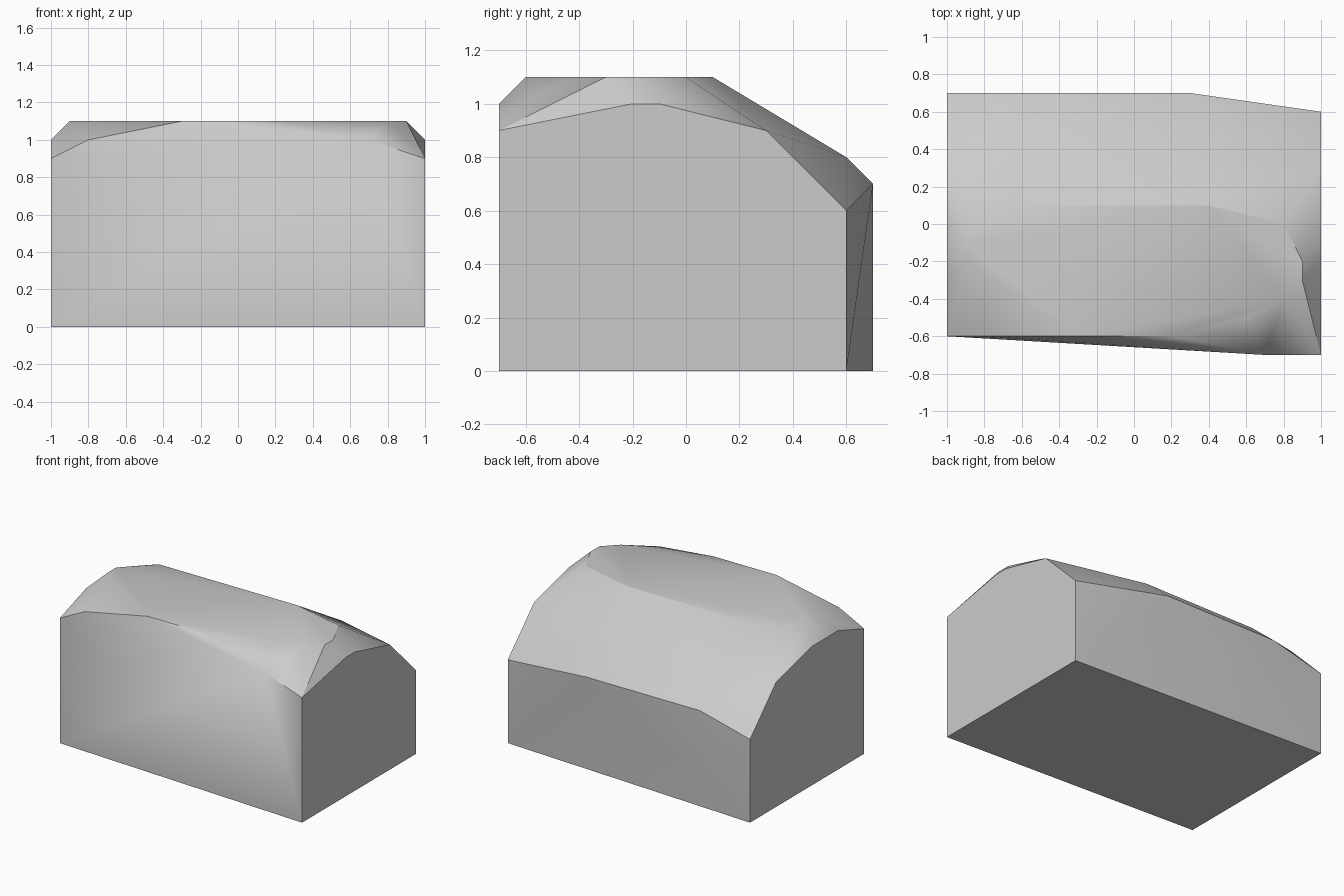
import bpy
import bmesh
import math

default_cube = bpy.data.objects.get("Cube")
if default_cube:
    bpy.data.objects.remove(default_cube, do_unlink=True)


def make_material(name, color):
    material = bpy.data.materials.new(name)
    material.use_nodes = True
    material.diffuse_color = color
    material.node_tree.nodes["Principled BSDF"].inputs["Base Color"].default_value = color
    return material


def hull_object(name, points, material, sharp_angle):
    """Wrap the outline points in a convex skin and shade its soft edges smooth."""
    bm = bmesh.new()
    for point in points:
        bm.verts.new(point)
    result = bmesh.ops.convex_hull(bm, input=bm.verts)
    loose = {v for v in result["geom_interior"] + result["geom_unused"]
             if isinstance(v, bmesh.types.BMVert)}
    bmesh.ops.delete(bm, geom=list(loose), context="VERTS")
    # Merge coplanar triangles into the flat sides
    bmesh.ops.dissolve_limit(bm, angle_limit=math.radians(0.5),
                             verts=bm.verts, edges=bm.edges)
    bmesh.ops.recalc_face_normals(bm, faces=bm.faces)
    mesh = bpy.data.meshes.new(name)
    bm.to_mesh(mesh)
    bm.free()
    mesh.materials.append(material)
    block = bpy.data.objects.new(name, mesh)
    bpy.context.collection.objects.link(block)
    bpy.ops.object.select_all(action="DESELECT")
    block.select_set(True)
    bpy.context.view_layer.objects.active = block
    bpy.ops.object.shade_smooth_by_angle(angle=math.radians(sharp_angle))
    return block


# Flat ends, as (y, z) profiles
left_end = [(-.7, 0), (.6, 0), (.6, .6), (.3, .9), (-.1, 1), (-.2, 1), (-.7, .9)]
right_end = [(-.6, 0), (.7, 0), (.7, .6), (.4, .9), (0, 1), (-.3, 1), (-.6, .9)]
points = [(1, y, z) for y, z in left_end] + [(-1, y, z) for y, z in right_end]

# Worn upper edges along the front and back
points += [(-.8, -.6, 1), (.7, -.7, 1)]
points += [(x, .7, .7) for x in (-.6, .3)]
points += [(x, .6, .8) for x in (-.5, .4)]

# Outline of the level crown, as (x, y)
crown = [(-.9, -.1), (-.9, -.2), (-.3, -.6), (.2, -.6), (.6, -.5), (.8, -.4),
         (.9, -.3), (.9, -.2), (.8, 0), (.4, .1), (-.7, .1)]
points += [(x, y, 1.1) for x, y in crown]

grey_stone = make_material("grey_stone", (.6, .6, .6, 1))
hull_object("stone_block", points, grey_stone, 30)
